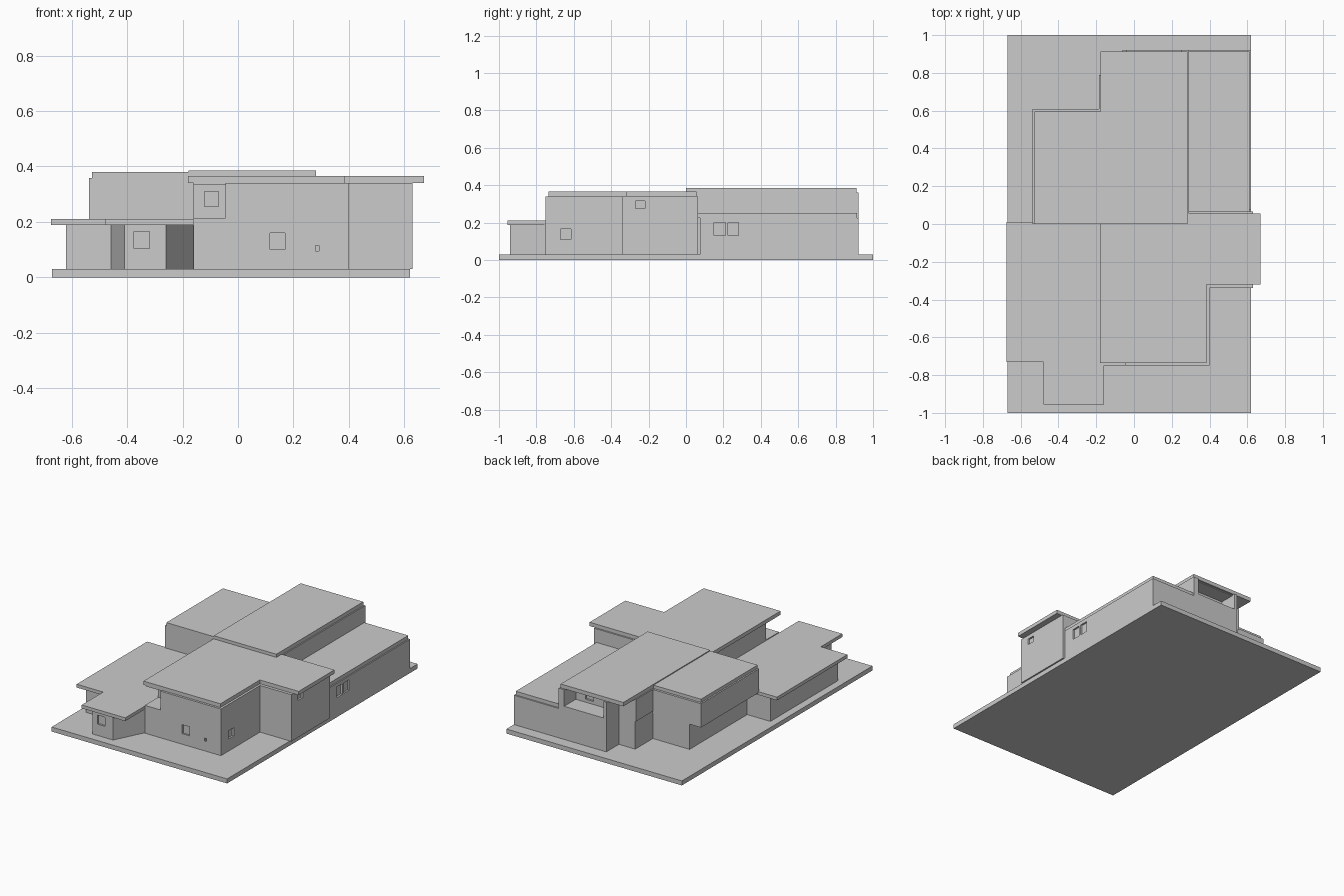
import bpy, bmesh


def prism(name, pts, z0, z1):
    """Extrude a flat outline from z0 to z1."""
    bm = bmesh.new()
    f = bm.faces.new([bm.verts.new((x, y, z0)) for x, y in pts])
    top = bmesh.ops.extrude_face_region(bm, geom=[f])["geom"]
    for v in top:
        if isinstance(v, bmesh.types.BMVert):
            v.co.z = z1
    bmesh.ops.recalc_face_normals(bm, faces=bm.faces)
    me = bpy.data.meshes.new(name)
    bm.to_mesh(me)
    bm.free()
    ob = bpy.data.objects.new(name, me)
    bpy.context.collection.objects.link(ob)
    return ob


def box(name, x0, x1, y0, y1, z0, z1):
    return prism(name, [(x0, y0), (x1, y0), (x1, y1), (x0, y1)], z0, z1)


def cut(ob, *dims):
    """Subtract a box from an object with a boolean."""
    c = box("cutter", *dims)
    c.hide_render = True
    m = ob.modifiers.new("cut", 'BOOLEAN')
    m.operation, m.solver, m.object = 'DIFFERENCE', 'EXACT', c
    bpy.context.view_layer.objects.active = ob
    bpy.ops.object.modifier_apply(modifier=m.name)
    bpy.data.objects.remove(c)


def window_y(ob, x0, x1, z0, z1, y, d=0.012):
    """Recessed window in a wall facing along y; d points into the wall."""
    cut(ob, x0, x1, min(y - d, y + d), max(y - d, y + d), z0, z1)


def window_x(ob, y0, y1, z0, z1, x, d=0.012):
    cut(ob, x - d, x + d, y0, y1, z0, z1)


# Ground slab
box("base_slab", -0.67, 0.62, -1, 1, 0, 0.03)

# Front main block with its side wing
front = prism("front_block", [(-0.16, -0.75), (0.40, -0.75), (0.40, -0.34), (0.63, -0.34),
                              (0.63, 0.065), (-0.16, 0.065)], 0.03, 0.34)
cut(front, -0.20, -0.045, -0.74, -0.61, 0.215, 0.335)   # corner balcony
cut(front, -0.20, -0.045, -0.80, -0.735, 0.215, 0.36)
window_y(front, 0.115, 0.17, 0.10, 0.16, -0.75)
window_y(front, 0.28, 0.292, 0.095, 0.115, -0.75)
window_y(front, -0.12, -0.07, 0.255, 0.31, -0.61)
window_x(front, -0.67, -0.615, 0.11, 0.165, 0.40)
window_x(front, -0.27, -0.22, 0.275, 0.315, 0.63)
prism("front_roof", [(-0.18, -0.735), (0.385, -0.735), (0.385, -0.32), (0.67, -0.32),
                     (0.67, 0.055), (-0.18, 0.055)], 0.34, 0.365)

# Low left wing with the angled bay
box("left_wing_walls", -0.62, -0.16, -0.71, 0.0, 0.03, 0.19)
bay = prism("bay_walls", [(-0.46, -0.70), (-0.41, -0.94), (-0.26, -0.94), (-0.16, -0.74),
                          (-0.16, -0.70)], 0.03, 0.19)
window_y(bay, -0.375, -0.32, 0.105, 0.165, -0.94)
prism("left_wing_roof", [(-0.675, -0.73), (-0.48, -0.73), (-0.48, -0.955), (-0.16, -0.955),
                         (-0.16, -0.75), (-0.155, -0.70), (-0.155, 0.01), (-0.675, 0.01)],
      0.188, 0.21)

# Low rear wing
rear = prism("rear_lower_walls", [(-0.18, 0.0), (0.29, 0.0), (0.29, 0.075), (0.62, 0.075),
                                  (0.62, 0.922), (-0.06, 0.922), (-0.06, 0.79),
                                  (-0.18, 0.79)], 0.03, 0.225)
window_x(rear, 0.15, 0.21, 0.13, 0.20, 0.62)
window_x(rear, 0.225, 0.28, 0.13, 0.20, 0.62)
box("rear_wing_roof", 0.28, 0.612, 0.06, 0.913, 0.225, 0.25)

# Rear upper storey
upper = prism("rear_upper_walls", [(-0.185, 0.0), (0.29, 0.0), (0.29, 0.922), (-0.06, 0.922),
                                   (-0.06, 0.79), (-0.185, 0.79)], 0.215, 0.36)
cut(upper, -0.04, 0.25, 0.80, 0.91, 0.25, 0.355)        # rear balcony
cut(upper, -0.04, 0.25, 0.90, 0.95, 0.25, 0.37)
window_y(upper, 0.12, 0.18, 0.27, 0.33, 0.80)
box("rear_upper_roof", -0.178, 0.282, 0.0, 0.912, 0.36, 0.386)

# Left rear block, upper floor overhanging the lower one
box("left_rear_lower_walls", -0.45, -0.17, 0.0, 0.605, 0.03, 0.21)
box("left_rear_upper_walls", -0.537, -0.175, 0.0, 0.61, 0.20, 0.358)
box("left_rear_roof", -0.527, -0.175, 0.0, 0.595, 0.358, 0.38)
